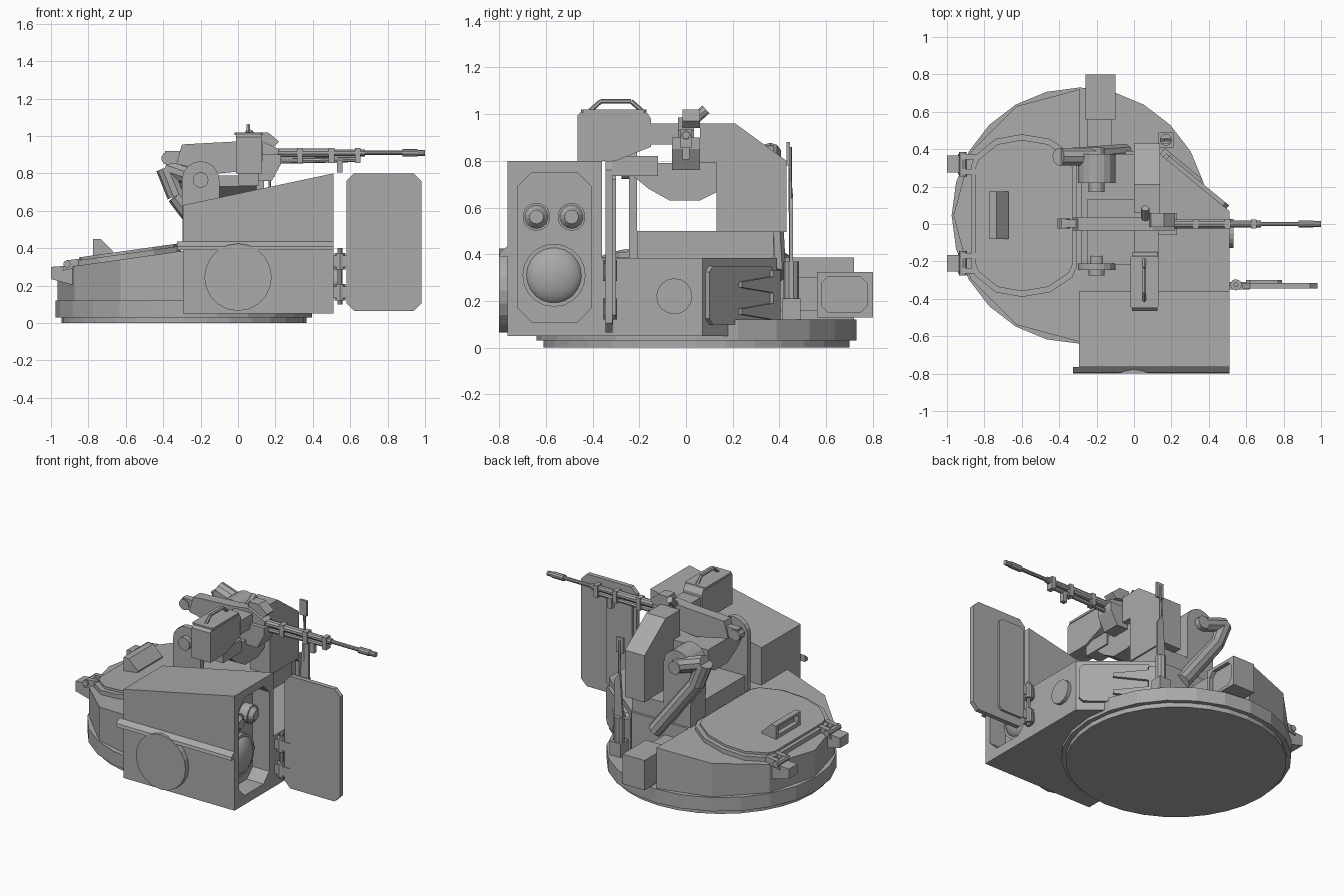
import bpy, bmesh, math
from mathutils import Vector

if "Cube" in bpy.data.objects:
    bpy.data.objects.remove(bpy.data.objects["Cube"])

grey = bpy.data.materials.new("plain_grey")
grey.use_nodes = True
tone = (0.4, 0.4, 0.4, 1)
grey.diffuse_color = tone
grey.node_tree.nodes["Principled BSDF"].inputs["Base Color"].default_value = tone


def finish(name, bm):
    bmesh.ops.recalc_face_normals(bm, faces=bm.faces)
    mesh = bpy.data.meshes.new(name)
    bm.to_mesh(mesh)
    bm.free()
    mesh.materials.append(grey)
    ob = bpy.data.objects.new(name, mesh)
    bpy.context.collection.objects.link(ob)
    return ob


def prism(name, pts, axis, a, b, slope=None):
    """Extrude a flat outline along an axis; slope tilts it along x."""
    place = {"x": lambda p, t: (t, p[0], p[1]),
             "y": lambda p, t: (p[0], t, p[1]),
             "z": lambda p, t: (p[0], p[1], t)}[axis]
    bm = bmesh.new()
    lo = [bm.verts.new(place(p, a)) for p in pts]
    hi = [bm.verts.new(place(p, b)) for p in pts]
    bm.faces.new(lo)
    bm.faces.new(hi)
    for i in range(len(pts)):
        j = (i + 1) % len(pts)
        bm.faces.new((lo[i], lo[j], hi[j], hi[i]))
    if slope:
        for v in (hi if slope == "top" else lo + hi):
            v.co.z += 0.14 * (v.co.x + 0.3)
    return finish(name, bm)


def box(name, x, y, z):
    return prism(name, [(x[0], y[0]), (x[1], y[0]), (x[1], y[1]), (x[0], y[1])], "z", *z)


def rod(name, p, q, r, sides=12, r2=None):
    p, q = Vector(p), Vector(q)
    bm = bmesh.new()
    bmesh.ops.create_cone(bm, cap_ends=True, segments=sides, radius1=r,
                          radius2=r if r2 is None else r2, depth=(q - p).length)
    rot = (q - p).to_track_quat("Z", "Y").to_matrix()
    for v in bm.verts:
        v.co = rot @ v.co + (p + q) / 2
    return finish(name, bm)


def arc(cx, cy, r, start, end, n):
    steps = [math.radians(start + (end - start) * i / n) for i in range(n + 1)]
    return [(cx + r * math.cos(t), cy + r * math.sin(t)) for t in steps]


def chamfered(x0, x1, y0, y1, c):
    return [(x0 + c, y0), (x1 - c, y0), (x1, y0 + c), (x1, y1 - c),
            (x1 - c, y1), (x0 + c, y1), (x0, y1 - c), (x0, y0 + c)]


def cut(ob, cutter):
    mod = ob.modifiers.new("cut", "BOOLEAN")
    mod.operation, mod.object, mod.solver = "DIFFERENCE", cutter, "EXACT"
    bpy.context.view_layer.objects.active = ob
    bpy.ops.object.modifier_apply(modifier="cut")
    bpy.data.objects.remove(cutter)


def smooth(ob):
    bpy.ops.object.select_all(action="DESELECT")
    ob.select_set(True)
    bpy.context.view_layer.objects.active = ob
    bpy.ops.object.shade_smooth_by_angle()


# Turning ring with a thin rim
CX, CY = -0.29, 0.045
rod("base_disc", (CX, CY, 0), (CX, CY, 0.045), 0.655, 32)
rim = rod("base_rim", (CX, CY, 0.03), (CX, CY, 0.12), 0.685, 24)
cut(rim, rod("rim_cutter", (CX, CY, 0.05), (CX, CY, 0.2), 0.66, 24))

# Rounded rear half and the boxy front half of the turret
prism("turret_rear", arc(CX, CY, 0.675, 90, 270, 6), "z", 0.1, 0.385, "top")
prism("turret_floor_box", [(-0.295, -0.4), (0.51, -0.4), (0.51, 0.07), (0.12, 0.39),
                           (-0.295, 0.39)], "z", 0.05, 0.385)

# Sight housing with a recessed window
sight = prism("sight_housing", [(-0.295, 0.05), (0.51, 0.05), (0.51, 0.8), (-0.295, 0.63)],
              "y", -0.765, -0.36)
cut(sight, prism("window_cutter", chamfered(-0.72, -0.405, 0.11, 0.75, 0.06), "x", 0.39, 0.6))
prism("rain_lip", [(-0.765, 0.39), (-0.8, 0.39), (-0.795, 0.41), (-0.765, 0.435)], "x", -0.325, 0.51)
rod("front_round_plate", (0, -0.76, 0.245), (0, -0.8, 0.245), 0.18, 20)
rod("side_round_plate", (0.5, -0.05, 0.22), (0.533, -0.05, 0.22), 0.077, 16)
bm = bmesh.new()
bmesh.ops.create_uvsphere(bm, u_segments=24, v_segments=12, radius=0.125)
for v in bm.verts:
    v.co = (0.4 + v.co.x * 0.5, v.co.y - 0.565, v.co.z + 0.31)
smooth(finish("large_lens", bm))
rod("large_lens_ring", (0.38, -0.565, 0.31), (0.42, -0.565, 0.31), 0.135, 20)
for y in (-0.64, -0.49):
    rod("small_lens_tube", (0.38, y, 0.56), (0.45, y, 0.56), 0.06, 14)
    rod("small_lens_cap", (0.45, y, 0.56), (0.475, y, 0.56), 0.05, 14, 0.03)

# Open sight door with hinges
prism("sight_door", chamfered(0.58, 0.98, 0.065, 0.8, 0.04), "y", -0.345, -0.315)
prism("door_stiffener", chamfered(0.6, 0.79, 0.12, 0.74, 0.02), "y", -0.315, -0.3)
rod("door_hinge_pin", (0.545, -0.325, 0.1), (0.545, -0.325, 0.4), 0.013, 8)
for z in (0.155, 0.32):
    rod("door_hinge", (0.545, -0.325, z - 0.035), (0.545, -0.325, z + 0.055), 0.03, 10)
    box("door_hinge_leaf", (0.5, 0.62), (-0.35, -0.31), (z - 0.02, z + 0.04))

# Sloped crew hatch, its inset lid, periscope and hinges
def hatch_outline(k):
    half = [(-0.305, 0.27), (-0.33, 0.33), (-0.45, 0.41), (-0.6, 0.435),
            (-0.74, 0.41), (-0.85, 0.32), (-0.87, 0.27)]
    pts = half + [(x, -y) for x, y in reversed(half)]
    return [(-0.59 + (x + 0.59) * k, 0.045 + y * k) for x, y in pts]

prism("hatch_frame", hatch_outline(1), "z", 0.37, 0.413, "all")
prism("hatch_lid", hatch_outline(0.93), "z", 0.4, 0.428, "all")
visor = prism("hatch_periscope", [(-0.775, 0.34), (-0.775, 0.45), (-0.735, 0.45), (-0.67, 0.385),
                                  (-0.67, 0.34)], "y", -0.08, 0.175)
cut(visor, box("visor_cutter", (-0.8, -0.745), (-0.055, 0.15), (0.385, 0.435)))
for y in (-0.21, 0.32):
    prism("hatch_hinge", [(-1, 0.235), (-0.87, 0.2), (-0.87, 0.31), (-1, 0.3)], "y", y - 0.045, y + 0.045)
    for side in (-0.04, 0.04):
        prism("hinge_strap", [(-0.94, 0.28), (-0.84, 0.3), (-0.84, 0.345), (-0.92, 0.335)],
              "y", y + side - 0.015, y + side + 0.015)
    rod("hinge_pin", (-0.915, y - 0.065, 0.315), (-0.915, y + 0.065, 0.315), 0.02, 8)

# Rear sensor block with recessed window and its link
sensor = box("sensor_block", (-0.26, -0.1), (0.56, 0.8), (0.13, 0.325))
cut(sensor, prism("sensor_cutter", chamfered(0.58, 0.775, 0.15, 0.305, 0.03), "x", -0.125, 0))
box("sensor_link", (-0.25, -0.12), (0.38, 0.57), (0.16, 0.3))

# Panel on the slanted wall, with tapered ribs and the post beside it
along, out = Vector((-0.39, 0.32, 0)).normalized(), Vector((0.32, 0.39, 0)).normalized()
def wall_plate(name, pts, depth):
    ob = prism(name, pts, "x", 0, depth)
    for v in ob.data.vertices:
        v.co = Vector((0.51, 0.07, v.co.z)) + along * v.co.y + out * v.co.x
    return ob

wall_plate("wall_panel", chamfered(0.02, 0.46, 0.1, 0.35, 0.025), 0.022)
for z in (0.155, 0.27):
    wall_plate("wall_rib", [(0.22, z - 0.012), (0.43, z - 0.035), (0.43, z + 0.035), (0.22, z + 0.012)], 0.04)
wall_plate("wall_hinge", [(0.43, 0.12), (0.48, 0.12), (0.48, 0.33), (0.43, 0.33)], 0.04)
box("post_foot", (0.13, 0.21), (0.41, 0.49), (0.05, 0.21))
rod("post", (0.17, 0.45, 0.12), (0.17, 0.45, 0.37), 0.033, 10)
rod("post_rod", (0.17, 0.45, 0.35), (0.17, 0.445, 0.86), 0.008, 6)
prism("post_blade", [(0.14, 0.37), (0.2, 0.37), (0.2, 0.6), (0.16, 0.66)], "y", 0.443, 0.457)
box("post_head", (0.145, 0.195), (0.43, 0.445), (0.78, 0.88))

# Gun mount: pedestal, lugs, pivots, cradle and balance arm
box("mount_base", (-0.28, 0.13), (-0.21, 0.375), (0.38, 0.5))
lug = [(-0.295, 0.38), (-0.1, 0.38)] + arc(-0.2, 0.765, 0.1, 0, 180, 8)
prism("left_lug", lug, "y", 0.22, 0.375)
prism("right_lug", lug, "y", -0.245, -0.21)
for y0, y1 in ((0.17, 0.41), (-0.275, -0.17)):
    rod("mount_pivot", (-0.2, y0, 0.765), (-0.2, y1, 0.765), 0.042, 12)
prism("cradle", [(-0.22, 0.73), (-0.16, 0.68), (-0.07, 0.63), (0.06, 0.63),
                 (0.13, 0.665), (0.13, 0.79), (-0.22, 0.79)], "x", -0.25, 0.1)
prism("cradle_shield", [(0.05, 0.76), (0.18, 0.76), (0.23, 0.85), (0.23, 0.9), (0.05, 0.9)], "y", -0.06, 0.06)
arm = [(-0.2, 0.36, 0.765), (-0.39, 0.36, 0.83), (-0.33, 0.36, 0.68), (-0.05, 0.38, 0.31)]
for p, q in zip(arm, arm[1:]):
    rod("balance_arm", p, q, 0.05, 10)

# Tall side housing and the ammunition can
prism("side_housing", [(0.06, 0.79), (0.13, 0.79), (0.13, 0.495), (0.43, 0.495), (0.43, 0.8),
                       (0.21, 0.96), (0.06, 0.96)], "x", 0, 0.14)
prism("ammunition_can", [(-0.465, 0.8), (-0.3, 0.8), (-0.15, 0.86), (-0.15, 0.98), (-0.17, 1.01),
                         (-0.45, 1.01), (-0.465, 0.995)], "x", -0.01, 0.125)
prism("can_lid", chamfered(-0.02, 0.13, -0.45, -0.17, 0.01), "z", 1.005, 1.02)
handle = [(0.055, -0.41, 1.015), (0.055, -0.365, 1.055), (0.055, -0.235, 1.055), (0.055, -0.19, 1.015)]
for p, q in zip(handle, handle[1:]):
    rod("can_handle", p, q, 0.01, 6)
box("can_bracket", (0.0, 0.11), (-0.31, -0.12), (0.735, 0.82))
box("feed_tray", (0.0, 0.13), (-0.16, -0.03), (0.87, 0.96))

# Machine gun along +x
prism("gun_receiver", [(-0.33, 0.85), (-0.1, 0.8), (0.2, 0.83), (0.22, 0.93), (0.1, 0.985),
                       (-0.02, 0.97), (-0.3, 0.955)], "y", -0.035, 0.035)
rod("gun_rear_grip", (-0.375, -0.025, 0.88), (-0.375, 0.03, 0.88), 0.035, 10)
box("gun_back_plate", (-0.39, -0.3), (-0.02, 0.025), (0.85, 0.92))
prism("gun_cover", [(0.08, 0.96), (0.19, 0.94), (0.22, 0.97), (0.16, 1.02), (0.09, 1.02)], "y", -0.015, 0.06)
rod("angled_optic", (0.06, 0.03, 0.97), (0.06, 0.085, 1.02), 0.022, 8)
rod("gas_tube", (0.2, 0, 0.865), (0.65, 0, 0.875), 0.014, 8)
for x0, x1, r in ((0.2, 0.5, 0.024), (0.48, 0.68, 0.019), (0.65, 0.92, 0.012),
                  (0.88, 0.96, 0.02), (0.95, 1.0, 0.016)):
    rod("gun_barrel", (x0, 0, 0.91), (x1, 0, 0.91), r, 10)
for x in (0.33, 0.5, 0.64):
    box("barrel_clamp", (x - 0.015, x + 0.015), (-0.024, 0.024), (0.855, 0.935))
box("bipod_stub", (0.53, 0.56), (-0.015, 0.015), (0.805, 0.87))
